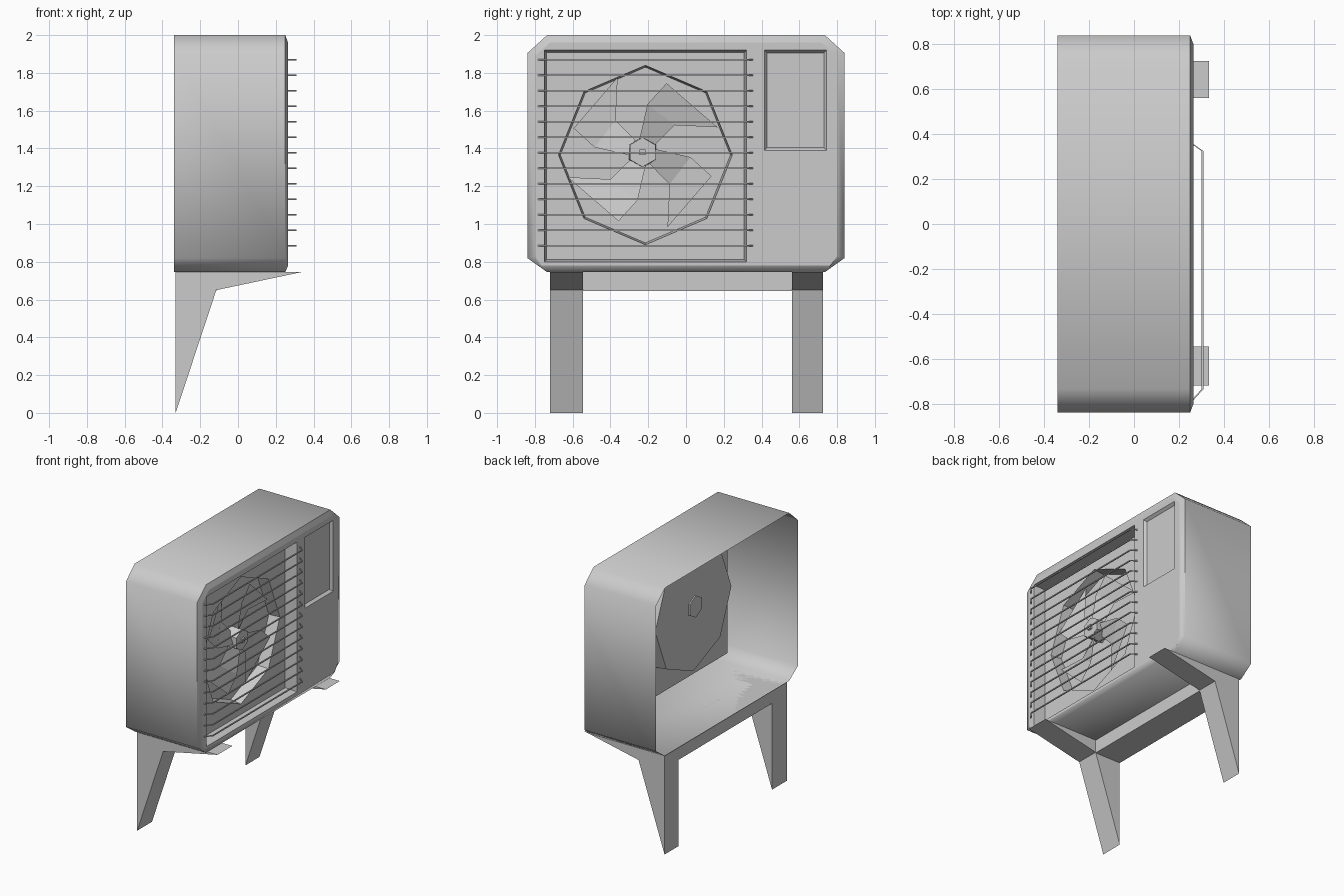
import bpy, bmesh, math

if "Cube" in bpy.data.objects:
    bpy.data.objects.remove(bpy.data.objects["Cube"])

FAN_Y, FAN_Z = -0.23, 1.38


def finish(name, bm):
    bmesh.ops.recalc_face_normals(bm, faces=bm.faces[:])
    me = bpy.data.meshes.new(name)
    bm.to_mesh(me)
    bm.free()
    ob = bpy.data.objects.new(name, me)
    bpy.context.collection.objects.link(ob)
    return ob


def loft(name, rings, cap_start=False, cap_end=False):
    """Skin between closed rings of 3D points."""
    bm = bmesh.new()
    vs = [[bm.verts.new(p) for p in r] for r in rings]
    n = len(rings[0])
    for a, b in zip(vs, vs[1:]):
        for i in range(n):
            j = (i + 1) % n
            bm.faces.new((a[i], a[j], b[j], b[i]))
    if cap_start:
        bm.faces.new(vs[0][::-1])
    if cap_end:
        bm.faces.new(vs[-1])
    return finish(name, bm)


def sheet(name, loops):
    """Flat sheet: first loop is the outline, the others are holes."""
    bm = bmesh.new()
    edges = []
    for loop in loops:
        v = [bm.verts.new(p) for p in loop]
        edges += [bm.edges.new((v[i], v[(i + 1) % len(v)])) for i in range(len(v))]
    bmesh.ops.triangle_fill(bm, edges=edges, use_beauty=True, normal=(1, 0, 0))
    return finish(name, bm)


def rect(x, y0, y1, z0, z1, inset=0.0):
    i = inset
    return [(x, y0 + i, z0 + i), (x, y1 - i, z0 + i), (x, y1 - i, z1 - i), (x, y0 + i, z1 - i)]


def octa(x, half):
    """Mirrored octagon from its right half, bottom to top."""
    return [(x, y, z) for y, z in half] + [(x, -y, z) for y, z in reversed(half)]


def ngon(x, n, ry, rz, y=FAN_Y, z=FAN_Z, start=90):
    return [(x, y + ry * math.cos(math.radians(start) + math.tau * k / n),
             z + rz * math.sin(math.radians(start) + math.tau * k / n)) for k in range(n)]


def prism(name, profile, y0, y1):
    return loft(name, [[(x, y0, z) for x, z in profile], [(x, y1, z) for x, z in profile]], True, True)


# Casing shell, open at the back
outer = [(0.735, 0.745), (0.84, 0.82), (0.84, 1.905), (0.735, 2.0)]
inner = [(0.765, 0.78), (0.8, 0.83), (0.8, 1.89), (0.72, 1.96)]
shell = loft("casing", [octa(-0.34, outer), octa(0.25, outer), octa(0.265, inner)])
bpy.context.view_layer.objects.active = shell
shell.select_set(True)
bpy.ops.object.shade_smooth_by_angle(angle=math.radians(55))

# Front panel with the fan opening and the service hatch opening
fan_box = (-0.75, 0.32, 0.80, 1.92)
hatch = (0.415, 0.745, 1.39, 1.92)
sheet("front_panel", [octa(0.265, inner), rect(0.265, *fan_box), rect(0.265, *hatch)])
loft("service_hatch", [rect(0.265, *hatch), rect(0.245, *hatch, 0.015)], cap_end=True)

# Fan recess and octagonal well
loft("fan_recess_walls", [rect(0.265, *fan_box), rect(0.175, *fan_box, 0.012)])
well = dict(n=8, y=-0.215, z=1.365)
sheet("fan_recess_back", [rect(0.175, *fan_box, 0.012), ngon(0.175, ry=0.46, rz=0.475, **well)])
loft("fan_well", [ngon(0.175, ry=0.46, rz=0.475, **well), ngon(0.09, ry=0.45, rz=0.465, **well)],
     cap_end=True)

# Fan hub with a small centre pin
loft("fan_hub", [ngon(0.08, 6, 0.082, 0.082), ngon(0.195, 6, 0.078, 0.078)], True, True)
loft("fan_pin", [ngon(0.19, 4, 0.022, 0.022, start=45), ngon(0.21, 4, 0.022, 0.022, start=45)], True, True)

# Four twisted fan blades
lead = [(-0.016, 0.07), (0.026, 0.254), (0.127, 0.365)]
trail = [(0.065, 0.04), (0.17, 0.143), (0.397, 0.132)]
bm = bmesh.new()
for k in range(4):
    c, s = math.cos(k * math.pi / 2), math.sin(k * math.pi / 2)
    rows = [[bm.verts.new((x, FAN_Y + c * u - s * v, FAN_Z + s * u + c * v)) for u, v in edge]
            for edge, x in ((lead, 0.17), (trail, 0.125))]
    for i in range(2):
        bm.faces.new((rows[0][i], rows[0][i + 1], rows[1][i + 1], rows[1][i]))
finish("fan_blades", bm)

# Thin bent grille bars
path = [(0.262, -0.783), (0.305, -0.735), (0.305, 0.325), (0.262, 0.355)]
t = 0.004
for k in range(13):
    z = 0.886 + k * 0.082
    rings = [[(x - t, y, z - t), (x + t, y, z - t), (x + t, y, z + t), (x - t, y, z + t)]
             for x, y in path]
    loft(f"grille_bar_{k + 1}", rings, True, True)

# Bracket legs and the beam between them
leg = [(-0.33, 0.745), (-0.33, 0.0), (-0.115, 0.65), (0.335, 0.745)]
prism("left_leg", leg, -0.72, -0.545)
prism("right_leg", leg, 0.56, 0.725)
prism("cross_beam", [(-0.33, 0.745), (-0.33, 0.645), (-0.115, 0.645), (-0.115, 0.745)], -0.545, 0.56)
